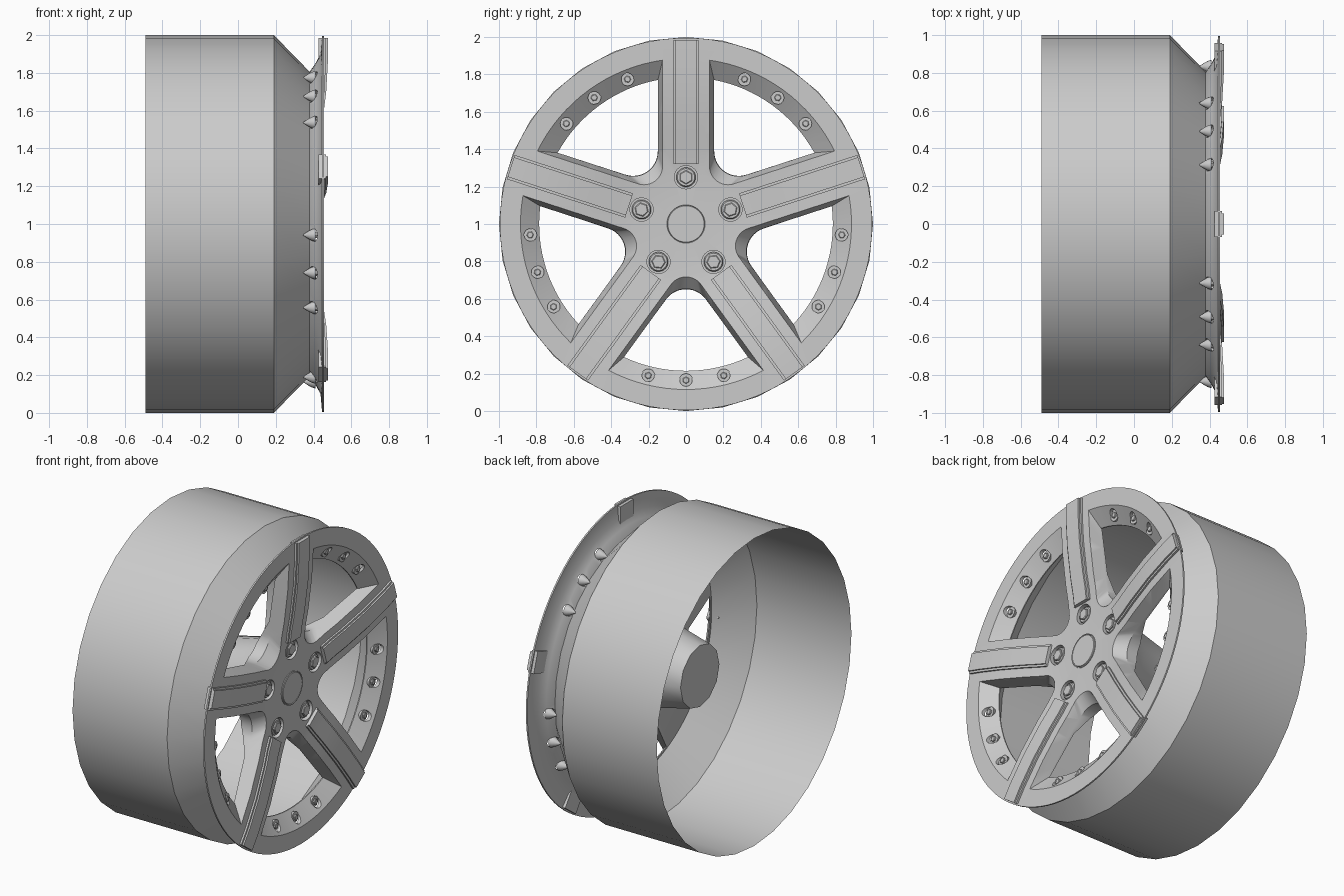
import bpy
import bmesh
from math import sin, cos, asin, radians, pi, hypot
from mathutils import Vector

old = bpy.data.objects.get("Cube")
if old:
    bpy.data.objects.remove(old, do_unlink=True)

grey = bpy.data.materials.new("wheel_grey")
grey.use_nodes = True
COLOUR = (0.6, 0.6, 0.6, 1)
grey.diffuse_color = COLOUR
grey.node_tree.nodes["Principled BSDF"].inputs["Base Color"].default_value = COLOUR

SPOKES = [radians(90 + 72 * i) for i in range(5)]
WINDOWS = [a + radians(36) for a in SPOKES]
FACE = [(0, .385), (.28, .387), (.4, .402), (.5, .42), (.7, .445), (.88, .455), (2, .455)]


def face_x(r):
    """Height of the dished wheel face at radius r."""
    for (r0, x0), (r1, x1) in zip(FACE, FACE[1:]):
        if r <= r1:
            return x0 + (x1 - x0) * (r - r0) / (r1 - r0)


def polar(x, r, a):
    return Vector((x, r * cos(a), 1 + r * sin(a)))


def loft(bm, loops, caps=True):
    """Skin a row of closed loops, with optional end caps."""
    rows = [[bm.verts.new(p) for p in loop] for loop in loops]
    n = len(rows[0])
    for a, b in zip(rows, rows[1:]):
        for i in range(n):
            j = (i + 1) % n
            bm.faces.new((a[i], a[j], b[j], b[i]))
    if caps:
        bm.faces.new(rows[0])
        bm.faces.new(rows[-1])


def lathe(bm, profile, segs, r=0, a=0, caps=True):
    """Turn (radius, x) points about an axis along x through the polar spot (r, a)."""
    mid = polar(0, r, a)
    loft(bm, [[mid + Vector((x, q * cos(t), q * sin(t)))
               for t in (a + 2 * pi * i / segs for i in range(segs))]
              for q, x in profile], caps)


def finish(bm, name, angle=30):
    bmesh.ops.recalc_face_normals(bm, faces=bm.faces)
    mesh = bpy.data.meshes.new(name)
    bm.to_mesh(mesh)
    bm.free()
    mesh.materials.append(grey)
    ob = bpy.data.objects.new(name, mesh)
    bpy.context.collection.objects.link(ob)
    smooth(ob, angle)
    return ob


def smooth(ob, angle=30):
    bpy.ops.object.select_all(action="DESELECT")
    ob.select_set(True)
    bpy.context.view_layer.objects.active = ob
    bpy.ops.object.shade_smooth_by_angle(angle=radians(angle))


def cut(ob, cutter):
    mod = ob.modifiers.new("cut", "BOOLEAN")
    mod.operation = "DIFFERENCE"
    mod.solver = "EXACT"
    mod.object = cutter
    bpy.context.view_layer.objects.active = ob
    bpy.ops.object.modifier_apply(modifier=mod.name)
    bpy.data.objects.remove(cutter, do_unlink=True)


def window_loop(a, depth, half, outer, fillet):
    """Rounded wedge between two spokes, following the dished face."""
    s = radians(36)
    end = s - asin(half / outer)
    pts = [(outer * cos(t), outer * sin(t))
           for t in (-end + 2 * end * i / 16 for i in range(17))]
    centre = (half + fillet) / sin(s)
    arc = [(centre + fillet * cos(t), fillet * sin(t))
           for t in (radians(126 + 108 * i / 12) for i in range(13))]

    def between(p, q):
        return [(p[0] + (q[0] - p[0]) * k / 6, p[1] + (q[1] - p[1]) * k / 6) for k in range(1, 6)]
    pts = pts + between(pts[-1], arc[0]) + arc + between(arc[-1], pts[0])
    return [Vector((face_x(hypot(u, v)) + depth, u * cos(a) - v * sin(a),
                    1 + u * sin(a) + v * cos(a))) for u, v in pts]


# Barrel: open thin shell with a conical shoulder
bm = bmesh.new()
lathe(bm, [(1, -.49), (1, .19), (.8, .385)], 32, caps=False)
finish(bm, "barrel")

# Wheel face: dished disc, then cut windows and bolt bores
bm = bmesh.new()
front = [(r, face_x(r)) for r in (.1, .28, .4, .5, .7, .88, .995)]
back = [(.995, .445), (.9, .437), (.85, .41), (.8, .375), (.5, .33), (.36, .25), (.1, .25)]
lathe(bm, front + back, 96)
face = finish(bm, "wheel_face")

bm = bmesh.new()
for a in WINDOWS:
    loft(bm, [window_loop(a, *row) for row in (
        (.1, .125, .885, .1), (0, .125, .885, .1),
        (-.07, .15, .785, .13), (-.6, .16, .785, .13))])
cut(face, finish(bm, "window_cutter"))

RIM_BOLTS = [(.835, a + radians(d)) for a in WINDOWS for d in (-14, 0, 14)]
bm = bmesh.new()
for r, a in RIM_BOLTS:
    lathe(bm, [(.033, .3), (.033, .6)], 20, r, a)
for a in SPOKES:
    lathe(bm, [(.062, .345), (.062, .6)], 32, .25, a)
cut(face, finish(bm, "bore_cutter"))
smooth(face)

# Hub: tapered block behind the face
bm = bmesh.new()
lathe(bm, [(.2, -.1), (.25, .12), (.33, .3)], 12)
finish(bm, "hub", 40)

# Centre cap with a shallow groove
bm = bmesh.new()
lathe(bm, [(.107, .37), (.107, .391), (.102, .391), (.1, .387), (.097, .392)], 48)
finish(bm, "centre_cap")

# Stepped raised bar along each spoke
bm = bmesh.new()
section = [(.068, -.03), (.068, .012), (.055, .012), (.055, .022)]
section += [(-t, h) for t, h in reversed(section)]
for a in SPOKES:
    loft(bm, [[polar(face_x(r) + h, r, a) + t * Vector((0, -sin(a), cos(a)))
               for t, h in section] for r in (.32, .4, .5, .6, .7, .88, .985)])
finish(bm, "spoke_bars", 20)

# Lug nuts: round seat with a hex head
bm = bmesh.new()
for a in SPOKES:
    lathe(bm, [(.052, .34), (.052, .372), (.046, .38)], 32, .25, a)
    lathe(bm, [(.038, .37), (.038, .388), (.033, .392)], 6, .25, a)
finish(bm, "lug_nuts")

# Rim bolts: pointed cup behind the rim and a hex stud in front
bm = bmesh.new()
for r, a in RIM_BOLTS:
    lathe(bm, [(.002, .345), (.02, .372), (.03, .39), (.036, .41)], 16, r, a)
    lathe(bm, [(.019, .405), (.019, .418), (.015, .421)], 6, r, a)
finish(bm, "rim_bolts", 35)
